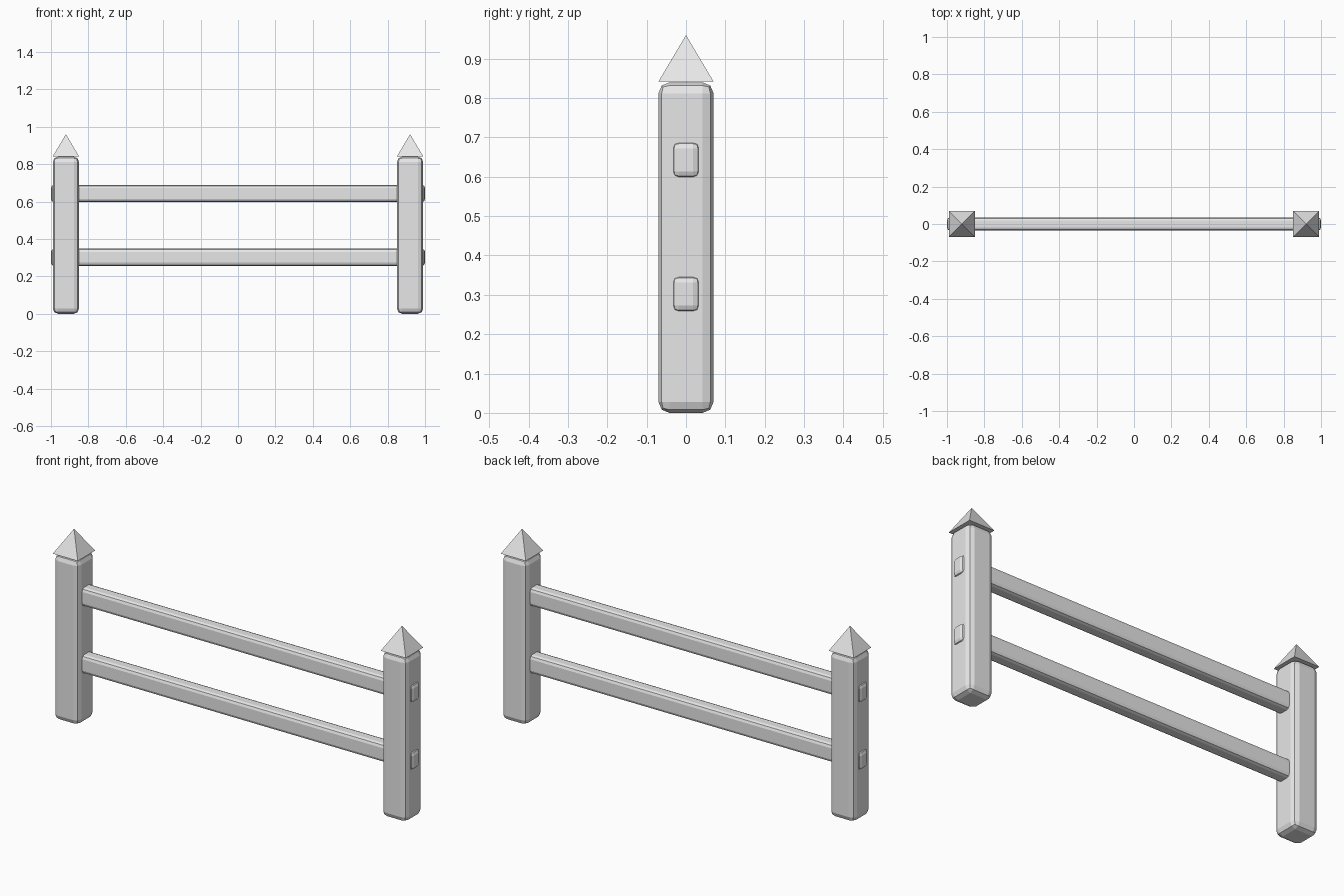
import bpy
import math

cube = bpy.data.objects.get("Cube")
if cube:
    bpy.data.objects.remove(cube, do_unlink=True)

grey = bpy.data.materials.new("light grey")
grey.use_nodes = True
grey.diffuse_color = (0.8, 0.8, 0.8, 1)
grey.node_tree.nodes["Principled BSDF"].inputs["Base Color"].default_value = (0.8, 0.8, 0.8, 1)


def beam(name, center, size, bevel):
    """Box with softly rounded, flat-shaded edges."""
    bpy.ops.mesh.primitive_cube_add(size=1, location=center)
    ob = bpy.context.object
    ob.name = name
    ob.scale = size
    bpy.ops.object.transform_apply(location=False, rotation=False, scale=True)
    mod = ob.modifiers.new("rounded edges", 'BEVEL')
    mod.width = bevel
    mod.segments = 2
    ob.data.materials.append(grey)


def cap(name, x, half_width, bottom, top):
    """Square pyramid with sides along the axes."""
    bpy.ops.mesh.primitive_cone_add(
        vertices=4, radius1=half_width * math.sqrt(2), radius2=0, depth=top - bottom,
        location=(x, 0, (bottom + top) / 2), rotation=(0, 0, math.pi / 4))
    ob = bpy.context.object
    ob.name = name
    ob.data.materials.append(grey)


# Posts with pointed caps
for side, x in (("left", 0.92), ("right", -0.92)):
    beam(side + "_post", (x, 0, 0.42), (0.14, 0.14, 0.84), 0.028)
    cap(side + "_post_cap", x, 0.07, 0.842, 0.96)

# Rails running through both posts
for level, z in (("lower", 0.302), ("upper", 0.643)):
    beam(level + "_rail", (0, 0, z), (2, 0.07, 0.092), 0.017)
